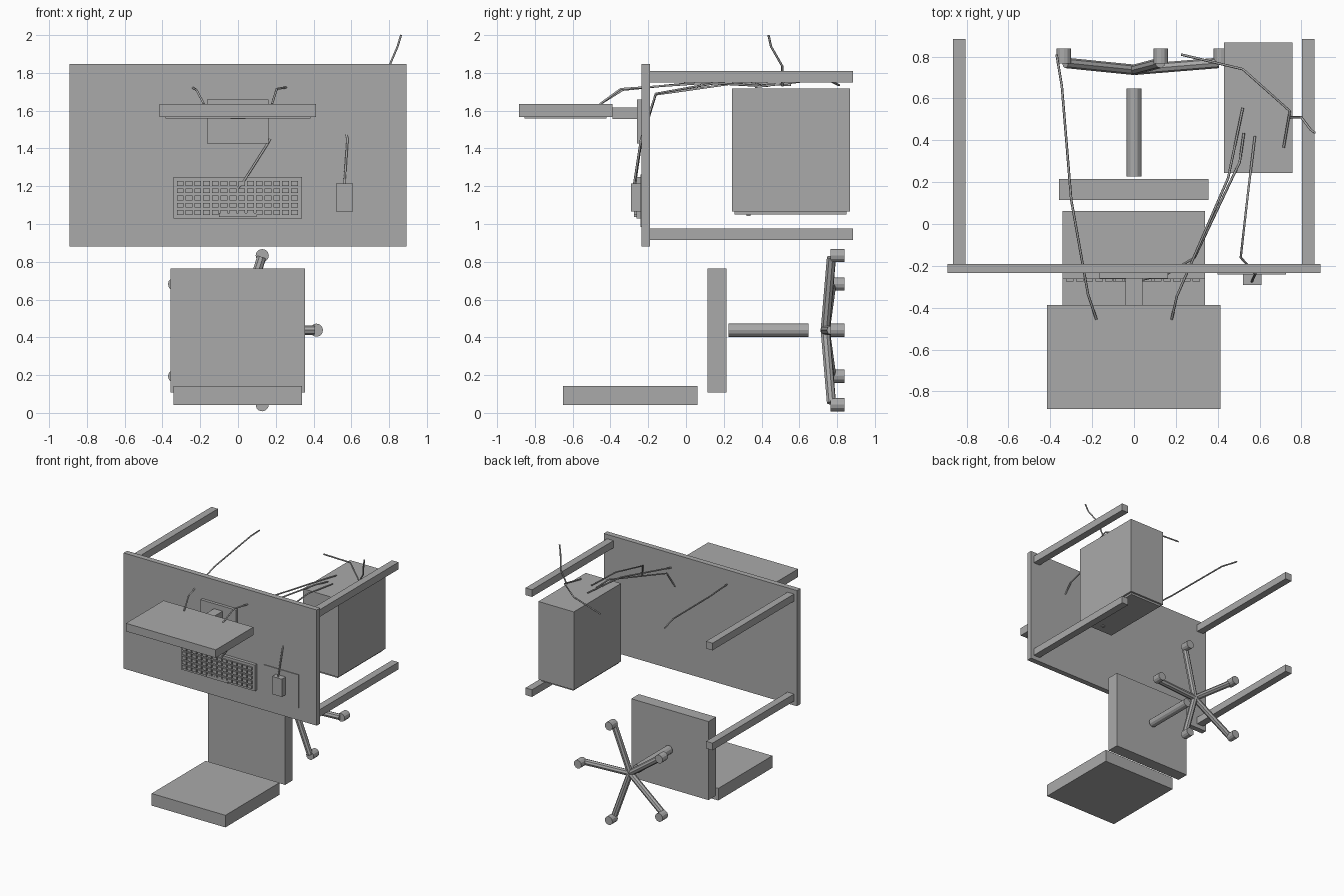
import bpy
import math
from mathutils import Vector

cube = bpy.data.objects.get("Cube")
if cube:
    bpy.data.objects.remove(cube, do_unlink=True)

GREY = (0.4, 0.4, 0.4, 1)
grey = bpy.data.materials.new("plain_grey")
grey.use_nodes = True
grey.diffuse_color = GREY
bsdf = next(n for n in grey.node_tree.nodes if n.type == 'BSDF_PRINCIPLED')
bsdf.inputs["Base Color"].default_value = GREY


def finish(obj, name):
    obj.name = name
    obj.data.materials.clear()
    obj.data.materials.append(grey)
    return obj


def box(name, x, y, z):
    """Box from (low, high) pairs on each axis."""
    spans = (x, y, z)
    bpy.ops.mesh.primitive_cube_add(size=1)
    obj = bpy.context.object
    centre = Vector([(a + b) / 2 for a, b in spans])
    for v in obj.data.vertices:
        v.co = Vector([c * (b - a) for c, (a, b) in zip(v.co, spans)])
    obj.location = centre
    return finish(obj, name)


def rod(name, start, end, radius, sides):
    """Straight cylinder between two points."""
    start, end = Vector(start), Vector(end)
    axis = end - start
    bpy.ops.mesh.primitive_cylinder_add(vertices=sides, radius=radius, depth=axis.length,
                                        location=(start + end) / 2)
    obj = bpy.context.object
    obj.rotation_euler = axis.to_track_quat('Z', 'Y').to_euler()
    return finish(obj, name)


def cable(name, points):
    """Thin tube along a bent path."""
    curve = bpy.data.curves.new(name, 'CURVE')
    curve.dimensions = '3D'
    curve.bevel_depth = 0.006
    curve.bevel_resolution = 1
    curve.use_fill_caps = True
    spline = curve.splines.new('POLY')
    spline.points.add(len(points) - 1)
    for p, co in zip(spline.points, points):
        p.co = (*co, 1)
    obj = bpy.data.objects.new(name, curve)
    bpy.context.collection.objects.link(obj)
    bpy.ops.object.select_all(action='DESELECT')
    obj.select_set(True)
    bpy.context.view_layer.objects.active = obj
    bpy.ops.object.convert(target='MESH')
    finish(bpy.context.object, name)


# Desk: upright panel with four legs pointing back
FRONT = -0.235
box("desk_top", (-0.892, 0.892), (FRONT, -0.19), (0.88, 1.846))
for side, x in (("right", -0.835), ("left", 0.833)):
    for level, z in (("upper", 1.78), ("lower", 0.945)):
        box(f"desk_leg_{level}_{side}", (x - 0.03, x + 0.03), (-0.19, 0.885),
            (z - 0.03, z + 0.03))

# Monitor and its stand
box("monitor_body", (-0.416, 0.414), (-0.885, -0.388), (1.567, 1.634))
box("monitor_screen", (-0.385, 0.383), (-0.854, -0.42), (1.558, 1.567))
box("monitor_neck", (-0.04, 0.04), (-0.388, -0.26), (1.555, 1.618))
box("monitor_base", (-0.165, 0.162), (-0.26, FRONT), (1.427, 1.66))

# Keyboard with a grid of keys and a space bar
box("keyboard_body", (-0.342, 0.34), (-0.262, FRONT), (1.03, 1.248))
for row in range(5):
    for col in range(14):
        x = -0.306 + col * 0.0465
        z = 1.214 - row * 0.0382
        box(f"key_{row}_{col}", (x - 0.018, x + 0.018), (-0.274, -0.262),
            (z - 0.0125, z + 0.0125))
box("space_bar", (-0.1, 0.097), (-0.275, -0.262), (1.036, 1.058))

# Mouse and pad
box("mouse_pad", (0.4, 0.727), (FRONT - 0.006, FRONT), (0.985, 1.262))
box("mouse", (0.52, 0.61), (-0.292, FRONT), (1.066, 1.214))

# Computer case
box("case_body", (0.43, 0.757), (0.243, 0.867), (1.066, 1.718))
box("case_front_panel", (0.446, 0.741), (0.257, 0.851), (1.05, 1.066))
box("case_button", (0.581, 0.606), (0.32, 0.342), (1.042, 1.05))

# Cables
cable("monitor_cable_right", [(-0.18, -0.455, 1.635), (-0.22, -0.335, 1.71),
                              (-0.3, 0.115, 1.755), (-0.345, 0.66, 1.79),
                              (-0.37, 0.81, 1.775)])
cable("monitor_cable_left", [(0.18, -0.455, 1.635), (0.205, -0.345, 1.715),
                             (0.45, 0.22, 1.755), (0.52, 0.555, 1.735)])
cable("keyboard_cable", [(0, -0.262, 1.19), (0.03, -0.268, 1.225), (0.16, -0.238, 1.43),
                         (0.29, -0.16, 1.685), (0.505, 0.295, 1.75), (0.525, 0.435, 1.73)])
cable("mouse_cable", [(0.563, -0.275, 1.21), (0.58, -0.238, 1.45), (0.51, -0.16, 1.69),
                      (0.545, 0.15, 1.745), (0.578, 0.42, 1.73)])
cable("power_cable", [(0.745, 0.51, 1.73), (0.8, 0.51, 1.835),
                      (0.845, 0.45, 1.94), (0.863, 0.437, 2.0)])
cable("case_cable", [(0.715, 0.365, 1.725), (0.745, 0.54, 1.745),
                     (0.52, 0.74, 1.77), (0.225, 0.81, 1.735)])

# Chair seat, back and column
box("chair_seat", (-0.358, 0.355), (0.115, 0.215), (0.108, 0.764))
box("chair_back", (-0.342, 0.34), (-0.652, 0.062), (0.042, 0.143))
HUB_Z = 0.438
rod("chair_column", (0, 0.226, HUB_Z), (0, 0.648, HUB_Z), 0.035, 12)

# Five-arm chair base with casters
for i in range(5):
    angle = math.radians(72 * i)
    dx, dz = math.cos(angle), math.sin(angle)
    rod(f"chair_arm_{i}", (0, 0.737, HUB_Z), (dx * 0.405, 0.77, HUB_Z + dz * 0.405), 0.025, 8)
    cx, cz = dx * 0.415, HUB_Z + dz * 0.415
    rod(f"chair_caster_{i}", (cx, 0.766, cz), (cx, 0.838, cz), 0.035, 12)
